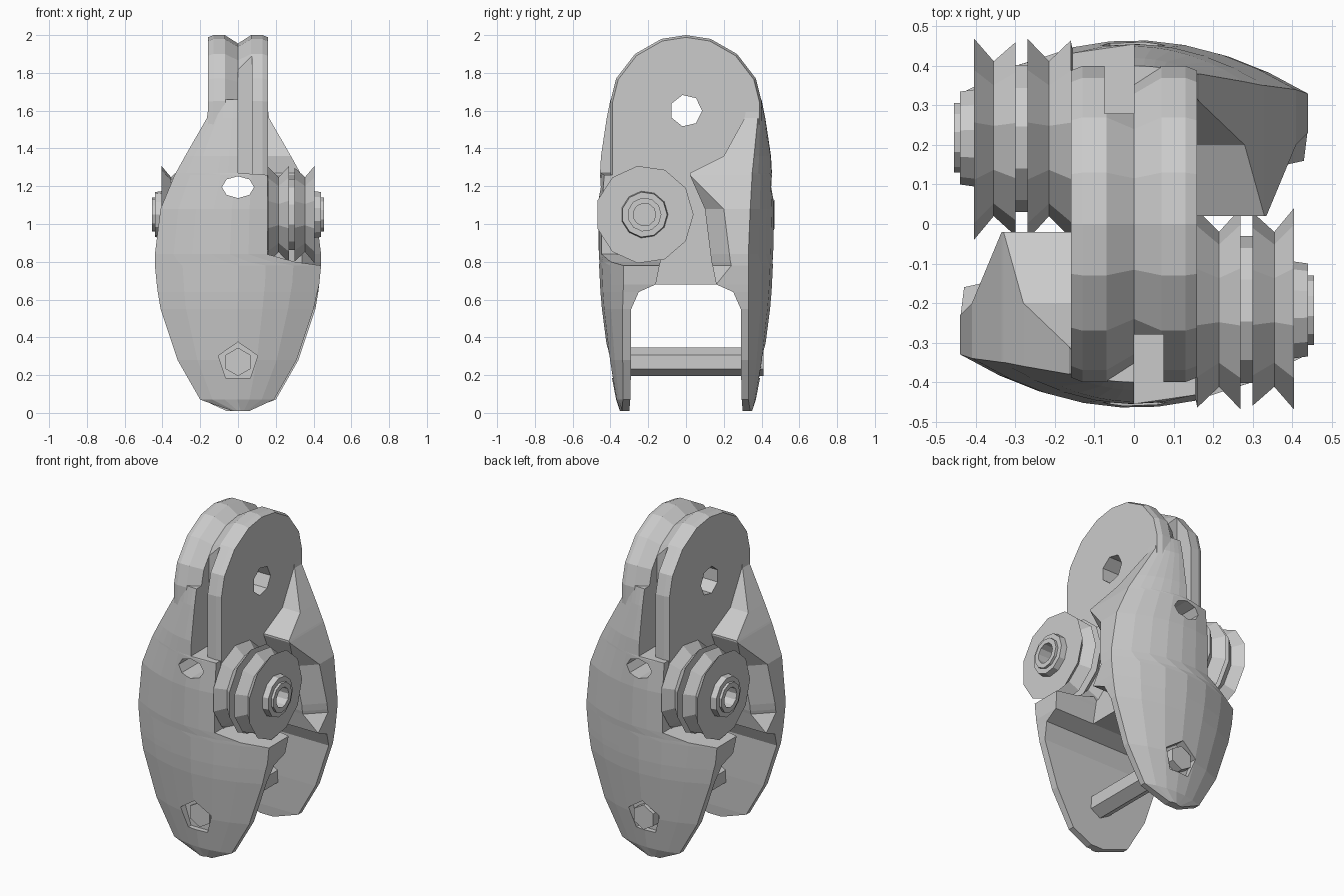
import bpy, math

if "Cube" in bpy.data.objects:
    bpy.data.objects.remove(bpy.data.objects["Cube"])


def loft(name, rings):
    """Closed solid skinned through rings with equal point counts."""
    n = len(rings[0])
    verts = [p for r in rings for p in r]
    faces = [tuple(range(n)), tuple(range((len(rings) - 1) * n, len(rings) * n))]
    for k in range(len(rings) - 1):
        for i in range(n):
            j = (i + 1) % n
            faces.append((k * n + i, k * n + j, (k + 1) * n + j, (k + 1) * n + i))
    me = bpy.data.meshes.new(name)
    me.from_pydata(verts, [], faces)
    me.update()
    ob = bpy.data.objects.new(name, me)
    bpy.context.collection.objects.link(ob)
    bpy.context.view_layer.objects.active = ob
    bpy.ops.object.select_all(action='DESELECT')
    ob.select_set(True)
    bpy.ops.object.mode_set(mode='EDIT')
    bpy.ops.mesh.select_all(action='SELECT')
    bpy.ops.mesh.normals_make_consistent(inside=False)
    bpy.ops.object.mode_set(mode='OBJECT')
    return ob


def lathe_x(name, profile, y, z, n):
    return loft(name, [[(x, y + r * math.cos(2 * math.pi * i / n), z + r * math.sin(2 * math.pi * i / n))
                        for i in range(n)] for x, r in profile])


def rod_y(name, y0, y1, z, rx, rz, n):
    return loft(name, [[(rx * math.sin(2 * math.pi * i / n), y, z + rz * math.cos(2 * math.pi * i / n))
                        for i in range(n)] for y in (y0, y1)])


def box(name, x0, x1, y0, y1, z0, z1):
    return loft(name, [[(x0, y0, z), (x1, y0, z), (x1, y1, z), (x0, y1, z)] for z in (z0, z1)])


def cut(ob, cutters):
    for c in cutters:
        m = ob.modifiers.new("cut", 'BOOLEAN')
        m.operation = 'DIFFERENCE'
        m.solver = 'EXACT'
        m.object = c
        bpy.context.view_layer.objects.active = ob
        bpy.ops.object.modifier_apply(modifier=m.name)


def turned_copy(ob, name):
    """Half-turn copy about the vertical axis."""
    c = bpy.data.objects.new(name, ob.data.copy())
    c.rotation_euler[2] = math.pi
    bpy.context.collection.objects.link(c)
    return c


# Cutters
eye_hole = lathe_x("cutter_eye", [(-0.5, 0.085), (0.5, 0.085)], 0, 1.6, 7)
rope_slot = rod_y("cutter_slot", -0.8, 0.8, 1.195, 0.085, 0.058, 8)
pin_hole = rod_y("cutter_pin", -0.8, -0.36, 0.27, 0.11, 0.105, 5)
groove = box("cutter_groove", 0.0, 0.075, -0.6, -0.28, 1.2, 1.93)
groove_back = box("cutter_groove_back", -0.075, 0.0, 0.28, 0.6, 1.2, 1.93)

# Central eye block, shallow groove around its crown
profile = [(-0.37, 0.68), (-0.40, 1.25), (-0.40, 1.65), (-0.37, 1.77), (-0.27, 1.90), (-0.13, 1.98),
           (0.0, 2.0), (0.13, 1.98), (0.27, 1.90), (0.37, 1.77), (0.40, 1.65), (0.40, 1.25), (0.37, 0.68)]
rings = []
for x, s in ((-0.16, 0.97), (-0.13, 1), (-0.07, 1), (0, 0.89), (0.07, 1), (0.13, 1), (0.16, 0.97)):
    rings.append([(x, y * s, 1.6 + (z - 1.6) * s if z > 1.6 else z) for y, z in profile])
body = loft("eye_block", rings)
cut(body, [eye_hole, rope_slot, groove, groove_back])

# Domed side shell: z, left, right, outer y at middle, outer y at edge, inner y
stations = [
    (0.01, -0.03, 0.06, -0.35, -0.34, -0.30),
    (0.07, -0.20, 0.19, -0.37, -0.33, -0.295),
    (0.28, -0.32, 0.31, -0.41, -0.33, -0.29),
    (0.55, -0.41, 0.40, -0.445, -0.33, -0.29),
    (0.64, -0.425, 0.42, -0.453, -0.33, -0.25),
    (0.68, -0.43, 0.43, -0.455, -0.33, -0.16),
    (0.78, -0.44, 0.44, -0.46, -0.33, -0.14),
    (0.80, -0.44, 0.30, -0.46, -0.33, -0.135),
    (0.84, -0.44, 0.155, -0.463, -0.33, -0.13),
    (1.08, -0.41, 0.155, -0.465, -0.34, -0.10),
    (1.26, -0.335, 0.155, -0.455, -0.35, -0.02),
    (1.27, -0.33, 0.0, -0.455, -0.35, -0.02),
    (1.36, -0.28, 0.0, -0.45, -0.36, -0.20),
    (1.56, -0.165, 0.0, -0.42, -0.38, -0.31),
    (1.66, -0.15, 0.0, -0.40, -0.38, -0.33)]
rings = []
for z, xl, xr, ym, ye, yi in stations:
    ring = []
    for i in range(7):
        x = xl + (xr - xl) * i / 6
        t = min(1, abs(x / xl))
        ring.append((x, ye + (ym - ye) * (1 - t * t), z))
    inset = 0.10 if 0.7 < z < 1.2 else 0
    rings.append(ring + [(xr, yi, z), (xl + inset, yi, z), (xl, yi - inset, z)])
shell = loft("front_shell", rings)
cut(shell, [rope_slot, pin_hole])
turned_copy(shell, "back_shell")

# Twin grooved side wheels with hollow axle end
wheel = lathe_x("right_wheels", [
    (0.15, 0.20), (0.16, 0.255), (0.215, 0.20), (0.27, 0.26), (0.27, 0.19), (0.30, 0.19),
    (0.30, 0.25), (0.355, 0.20), (0.405, 0.26), (0.405, 0.125), (0.44, 0.12), (0.44, 0.09),
    (0.455, 0.09), (0.455, 0.06), (0.30, 0.06)], -0.22, 1.05, 11)
turned_copy(wheel, "left_wheels")

# Cross pin joining the shells
rod_y("cross_pin", -0.37, 0.41, 0.27, 0.075, 0.075, 6)

for c in (eye_hole, rope_slot, pin_hole, groove, groove_back):
    bpy.data.objects.remove(c, do_unlink=True)
